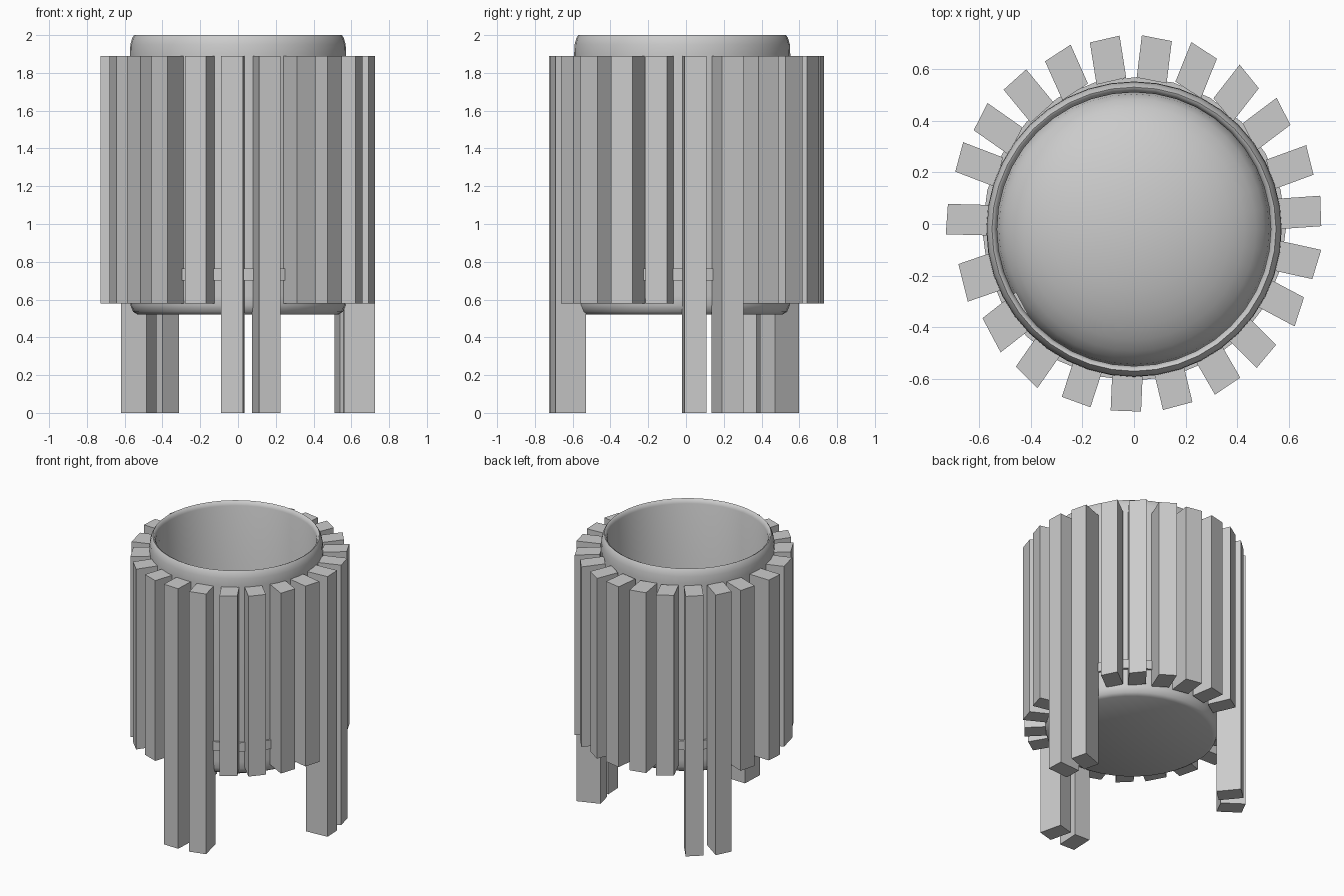
import bpy
import bmesh
from math import sin, cos, pi, radians
from mathutils import Vector

cube = bpy.data.objects.get("Cube")
if cube:
    bpy.data.objects.remove(cube, do_unlink=True)

grey = bpy.data.materials.new("plain_grey")
grey.use_nodes = True
grey.diffuse_color = (0.6, 0.6, 0.6, 1)
grey.node_tree.nodes["Principled BSDF"].inputs["Base Color"].default_value = grey.diffuse_color


def finish(name, bm, smooth=False):
    """Turn a bmesh into a named object with the shared material."""
    bmesh.ops.recalc_face_normals(bm, faces=bm.faces[:])
    mesh = bpy.data.meshes.new(name)
    bm.to_mesh(mesh)
    bm.free()
    mesh.materials.append(grey)
    obj = bpy.data.objects.new(name, mesh)
    bpy.context.collection.objects.link(obj)
    if smooth:
        bpy.ops.object.select_all(action='DESELECT')
        obj.select_set(True)
        bpy.context.view_layer.objects.active = obj
        bpy.ops.object.shade_smooth_by_angle(angle=radians(50))
    return obj


def lathe(name, profile, segments, centre_y, closed=False):
    """Revolve (radius, height) points around a vertical axis."""
    bm = bmesh.new()
    points = profile + profile[:1] if closed else profile
    verts = [bm.verts.new((r, 0, z)) for r, z in points]
    edges = [bm.edges.new(pair) for pair in zip(verts, verts[1:])]
    bmesh.ops.spin(bm, geom=verts + edges, cent=(0, 0, 0), axis=(0, 0, 1),
                   angle=2 * pi, steps=segments)
    bmesh.ops.remove_doubles(bm, verts=bm.verts[:], dist=0.0005)
    bmesh.ops.translate(bm, verts=bm.verts[:], vec=(0, centre_y, 0))
    return finish(name, bm, smooth=True)


def direction(degrees):
    a = radians(degrees)
    return Vector((cos(a), sin(a), 0))


def slat(name, place, facing, bottom, width=0.118, reach=0.725, depth=0.165):
    """Upright board with radial sides and a slightly skewed outer face."""
    outer = direction(place) * reach
    inward = direction(place) * -depth
    half = direction(facing + 90) * width / 2
    corners = [outer - half, outer + half, outer + half + inward, outer - half + inward]
    bm = bmesh.new()
    base = bm.faces.new([bm.verts.new((c.x, c.y, bottom)) for c in corners])
    top = bmesh.ops.extrude_face_region(bm, geom=[base])["geom"]
    lifted = [v for v in top if isinstance(v, bmesh.types.BMVert)]
    bmesh.ops.translate(bm, verts=lifted, vec=(0, 0, 1.89 - bottom))
    return finish(name, bm)


# Pot: flat base, rounded lower edge, straight wall, rolled rim, domed floor
POT_Y = -0.02
dome = [(0.53 * cos(t * pi / 20), 0.58 + 0.24 * sin(t * pi / 20)) for t in range(11)]
lathe("pot", [(0, 0.52), (0.53, 0.52), (0.555, 0.535), (0.57, 0.57), (0.572, 0.62),
              (0.572, 1.9), (0.57, 1.95), (0.56, 1.985), (0.55, 2.0), (0.54, 1.995),
              (0.53, 1.97)] + dome, 40, POT_Y)

# Hoop that ties the boards to the pot
lathe("hoop", [(0.568, 0.7), (0.588, 0.7), (0.588, 0.765), (0.568, 0.765)],
      24, POT_Y, closed=True)

# Boards: (angle around the pot, angle the outer face points to)
boards = [(4, 2), (20, 14), (37, 27), (52, 39), (68, 57), (83, 79), (99, 103),
          (114, 123), (129.5, 132), (145, 153), (159, 165), (178.5, 176),
          (199, 194), (218, 208), (235, 225), (252, 250), (267.5, 268),
          (283.5, 285), (300, 304), (315, 320), (332, 342), (347.5, 343)]
legs = {0, 1, 8, 9, 16, 17}
for i, (place, facing) in enumerate(boards):
    if i in legs:
        slat(f"leg_board_{i}", place, facing, 0.0)
    elif i in (12, 13):
        slat(f"wide_board_{i}", place, facing, 0.58, width=0.15, reach=0.70)
    else:
        slat(f"board_{i}", place, facing, 0.58)
